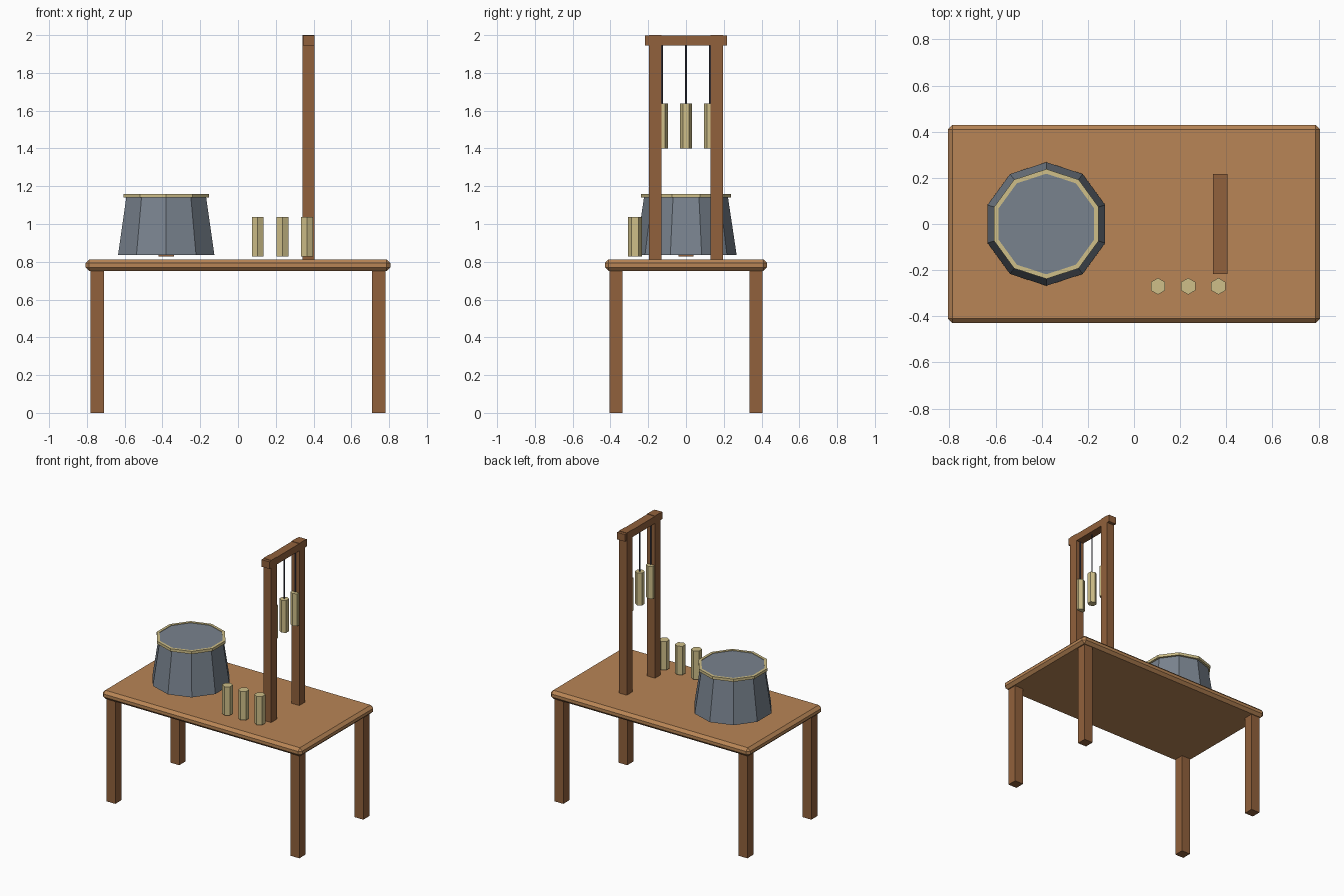
import bpy
import math

cube = bpy.data.objects.get("Cube")
if cube:
    bpy.data.objects.remove(cube, do_unlink=True)


def material(name, rgb):
    mat = bpy.data.materials.new(name)
    mat.use_nodes = True
    color = (*rgb, 1)
    mat.diffuse_color = color
    for node in mat.node_tree.nodes:
        if node.type == 'BSDF_PRINCIPLED':
            node.inputs["Base Color"].default_value = color
    return mat


light_wood = material("light wood", (0.48, 0.235, 0.092))
dark_wood = material("dark wood", (0.285, 0.12, 0.045))
slate = material("slate metal", (0.19, 0.225, 0.27))
brass = material("pale brass", (0.62, 0.52, 0.25))
cord = material("dark cord", (0.05, 0.05, 0.075))


def mesh_object(name, verts, faces, mat):
    mesh = bpy.data.meshes.new(name)
    mesh.from_pydata(verts, [], faces)
    mesh.materials.append(mat)
    obj = bpy.data.objects.new(name, mesh)
    bpy.context.collection.objects.link(obj)
    return obj


def box(name, center, size, mat, bevel=0):
    bpy.ops.mesh.primitive_cube_add(size=1, location=center)
    obj = bpy.context.object
    obj.name = name
    obj.scale = size
    bpy.ops.object.transform_apply(location=False, rotation=False, scale=True)
    obj.data.materials.append(mat)
    if bevel:
        mod = obj.modifiers.new("bevel", 'BEVEL')
        mod.width = bevel
        mod.segments = 1
    return obj


def prism(name, x, y, z0, z1, r0, r1, sides, mat):
    # Tapered prism with one corner pointing to +y
    bpy.ops.mesh.primitive_cone_add(vertices=sides, radius1=r0, radius2=r1,
                                    depth=z1 - z0, location=(x, y, (z0 + z1) / 2))
    obj = bpy.context.object
    obj.name = name
    obj.data.materials.append(mat)
    return obj


def ring(name, x, z0, z1, outer, inner, sides, mat):
    # Square-section band swept around z
    section = [(outer, z0), (outer, z1), (inner, z1), (inner, z0)]
    verts, faces = [], []
    for i in range(sides):
        a = math.pi / 2 + i * math.tau / sides
        verts += [(x + r * math.cos(a), r * math.sin(a), z) for r, z in section]
        for k in range(4):
            n, m = (i + 1) % sides, (k + 1) % 4
            faces.append((4 * i + k, 4 * n + k, 4 * n + m, 4 * i + m))
    return mesh_object(name, verts, faces, mat)


# Table
TOP = 0.813
box("table_top", (0, 0, 0.782), (1.615, 0.86, 0.062), light_wood, 0.02)
for sx, side in ((-1, "right"), (1, "left")):
    for sy, end in ((-1, "front"), (1, "back")):
        box(f"{end}_{side}_leg", (sx * 0.745, sy * 0.37, 0.376),
            (0.07, 0.07, 0.752), dark_wood)

# Bell with its brass band and inner support
BELL_X = -0.38
prism("bell_body", BELL_X, 0, 0.837, 1.156, 0.268, 0.22, 10, slate)
ring("bell_band", BELL_X, 1.14, 1.16, 0.238, 0.218, 10, brass)
box("bell_support", (BELL_X, 0, 0.868), (0.08, 0.08, 0.08), dark_wood)

# Hanging frame
FRAME_X = 0.374
for sy, end in ((-1, "front"), (1, "back")):
    box(f"{end}_post", (FRAME_X, sy * 0.163, (TOP + 2) / 2),
        (0.063, 0.065, 2 - TOP), dark_wood)
box("cross_beam", (FRAME_X, 0, 1.971), (0.062, 0.434, 0.052), dark_wood)

# Hanging chimes on cords
for i in range(3):
    y = (i - 1) * 0.127
    prism(f"hanging_chime_{i + 1}", FRAME_X, y, 1.4, 1.637, 0.032, 0.032, 6, brass)
    prism(f"cord_{i + 1}", FRAME_X, y, 1.63, 1.95, 0.004, 0.004, 6, cord)

# Spare chimes standing on the table
for i in range(3):
    prism(f"standing_chime_{i + 1}", 0.104 + i * 0.131, -0.27,
          0.828, 1.037, 0.036, 0.036, 6, brass)
